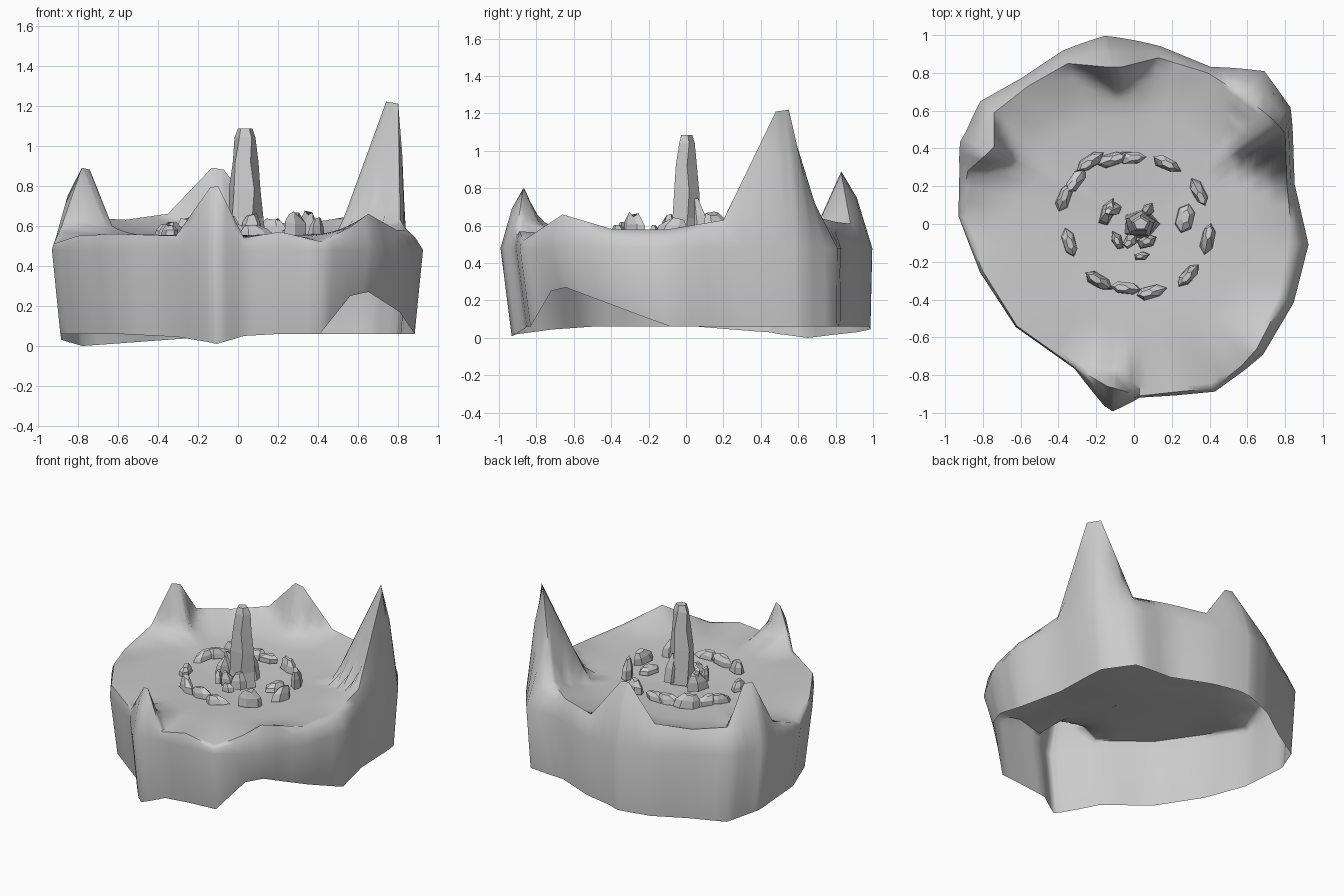
import bpy, bmesh, math, random
from mathutils import Vector, Matrix

if "Cube" in bpy.data.objects:
    bpy.data.objects.remove(bpy.data.objects["Cube"], do_unlink=True)

random.seed(4)
FLOOR = 0.555

stone = bpy.data.materials.new("grey_stone")
stone.use_nodes = True
stone.diffuse_color = (0.6, 0.6, 0.6, 1)
stone.node_tree.nodes["Principled BSDF"].inputs["Base Color"].default_value = stone.diffuse_color


def finish(name, bm, smooth_angle=None):
    """Turn a bmesh into a named object, optionally smooth shaded."""
    bmesh.ops.recalc_face_normals(bm, faces=bm.faces)
    mesh = bpy.data.meshes.new(name)
    bm.to_mesh(mesh)
    bm.free()
    mesh.materials.append(stone)
    obj = bpy.data.objects.new(name, mesh)
    bpy.context.collection.objects.link(obj)
    if smooth_angle:
        bpy.ops.object.select_all(action='DESELECT')
        bpy.context.view_layer.objects.active = obj
        obj.select_set(True)
        bpy.ops.object.shade_smooth_by_angle(angle=math.radians(smooth_angle))
    return obj


def bridge(bm, lower, upper):
    """Join two closed rings of vertices with quads."""
    count = len(lower)
    for i in range(count):
        j = (i + 1) % count
        bm.faces.new((lower[i], lower[j], upper[j], upper[i]))


# Rim of the crater, anticlockwise: x, y, height, swell of the wall below it
RIM = [
    (.84, -.1, .58, 1.1), (.79, -.39, .58, 1.07), (.65, -.66, .66, 1.05),
    (.57, -.75, .6, 1.03), (.42, -.87, .52, 1.02), (.21, -.89, .57, 1.02),
    (.03, -.91, .54, 1.01), (-.1, -.87, .8, 1.14), (-.14, -.86, .79, 1.12),
    (-.31, -.76, .55, 1.01), (-.62, -.54, .56, 1.01), (-.8, -.25, .55, 1.02),
    (-.92, .04, .51, 1.01), (-.88, .28, .6, 1.05), (-.78, .37, .89, 1.18),
    (-.74, .41, .88, 1.2), (-.74, .59, .64, 1.1), (-.56, .73, .63, 1.06),
    (-.35, .85, .66, 1.08), (-.13, .83, .89, 1.2), (-.07, .83, .88, 1.19),
    (.13, .88, .61, 1.07), (.39, .8, .62, 1.04), (.58, .68, .65, 1.19),
    (.74, .55, 1.22, 1.12), (.8, .48, 1.21, 1.05), (.81, .2, .63, 1.05),
]
# Bottom edge height where it leaves the common level, by rim point
BOTTOM = {1: .17, 2: .27, 3: .25, 6: .05, 7: .01, 8: .02, 9: .045, 13: .04,
          14: .03, 15: .02, 16: 0, 17: .015, 18: .03, 19: .045}

# Crater: open underneath, wall, jagged rim and shallow sunken floor
STEPS = 3
columns = []
for i, row in enumerate(RIM):
    k = (i + 1) % len(RIM)
    start = Vector(row[:3]), row[3], BOTTOM.get(i, .06)
    end = Vector(RIM[k][:3]), RIM[k][3], BOTTOM.get(k, .06)
    for s in range(STEPS):
        t = s / STEPS
        columns.append([a + (b - a) * t for a, b in zip(start, end)])


def inside_height(p, scale):
    """Gentle bank to the floor, or the steep inner flank of a peak."""
    bank = max(0, (scale - .66) / .34) ** 1.5
    base = FLOOR - .03 * max(0, 1 - scale / .66) + (min(p.z, .65) - FLOOR) * bank
    flank = p.z - 2.2 * (1 - scale) * p.xy.length
    return max(base, flank)


bm = bmesh.new()
rings = [[bm.verts.new((p.x * o * .955, p.y * o * .965 + .025, low))
          for p, o, low in columns]]
for rise, inset in ((0, 0), (.66, .5), (1, 1)):
    ring = []
    for p, o, low in columns:
        swell = o + (1 - o) * inset
        ring.append(bm.verts.new((p.x * swell, p.y * swell, .48 + (p.z - .48) * rise)))
    rings.append(ring)
for scale in (.97, .94, .91, .88, .85, .81, .77, .72, .66, .5, .25):
    rings.append([bm.verts.new((p.x * scale, p.y * scale, inside_height(p, scale)))
                  for p, o, low in columns])
for lower, upper in zip(rings, rings[1:]):
    bridge(bm, lower, upper)
centre = bm.verts.new((0, 0, FLOOR - .03))
last = rings[-1]
for i, vert in enumerate(last):
    bm.faces.new((vert, last[(i + 1) % len(last)], centre))
finish("crater", bm, 65)


def crystal(name, x, y, turn, length, width, height, lean=0.0, sides=6):
    """Faceted shard: an elongated prism with a pinched, off-centre top."""
    bm = bmesh.new()
    place = (Matrix.Translation((x, y, FLOOR - .005)) @ Matrix.Rotation(turn, 4, 'Z')
             @ Matrix.Rotation(lean, 4, 'Y'))
    shift = random.uniform(-.2, .2) * length
    stack = []
    for level, size in ((0, 1), (.55, .9), (1, .45)):
        ring = []
        for i in range(sides):
            a = math.tau * i / sides
            jitter = random.uniform(.88, 1.08)
            z = height * level * (random.uniform(.8, 1) if level else 1)
            ring.append(bm.verts.new(place @ Vector((
                math.cos(a) * length / 2 * size * jitter + shift * level ** 2,
                math.sin(a) * width / 2 * size * jitter, z))))
        stack.append(ring)
    for lower, upper in zip(stack, stack[1:]):
        bridge(bm, lower, upper)
    bm.faces.new(stack[0])
    bm.faces.new(stack[-1])
    return finish(name, bm)


# Ring of small crystals: x, y, height
STONES = [
    (.34, .17, .13), (.39, -.08, .1), (.29, -.27, .12), (.09, -.36, .06),
    (-.04, -.34, .07), (-.19, -.3, .09), (-.34, -.1, .06), (-.37, .14, .06),
    (-.31, .23, .07), (-.23, .33, .1), (-.12, .34, .07), (-.02, .35, .06),
    (.17, .32, .09),
]
for n, (x, y, h) in enumerate(STONES):
    turn = math.atan2(y, x) + math.pi / 2
    crystal(f"ring_crystal_{n + 1}", x, y, turn, .17, .075, h, random.uniform(-.12, .12))
crystal("inner_crystal", .27, .03, 1.3, .17, .1, .05)

# Central pillar: five-sided, tapering, irregular
bm = bmesh.new()
stack = []
for z, r, twist in ((.535, .1, 0), (.64, .092, .1), (.78, .084, .25),
                    (.92, .07, .1), (1.04, .053, .35), (1.085, .038, .3)):
    ring = []
    for i in range(5):
        a = twist + math.tau * i / 5
        reach = r * random.uniform(.93, 1.05)
        ring.append(bm.verts.new((.035 + math.cos(a) * reach, math.sin(a) * reach * .87, z)))
    stack.append(ring)
for lower, upper in zip(stack, stack[1:]):
    bridge(bm, lower, upper)
bm.faces.new(stack[0])
bm.faces.new(stack[-1])
finish("pillar", bm)

# Shards around the foot of the pillar: x, y, turn, length, width, height, lean
SHARDS = [
    (-.14, .06, 1.2, .16, .08, .13, 0), (-.1, .08, .3, .08, .07, .17, -.2),
    (-.09, -.09, 2, .11, .06, .09, .1), (.04, -.17, .2, .09, .05, .06, 0),
    (.07, -.09, .4, .12, .08, .12, 0), (.07, .07, 1, .1, .07, .2, -.1),
    (-.02, -.09, .8, .1, .07, .1, 0),
]
for n, shard in enumerate(SHARDS):
    crystal(f"pillar_shard_{n + 1}", *shard, sides=5)
